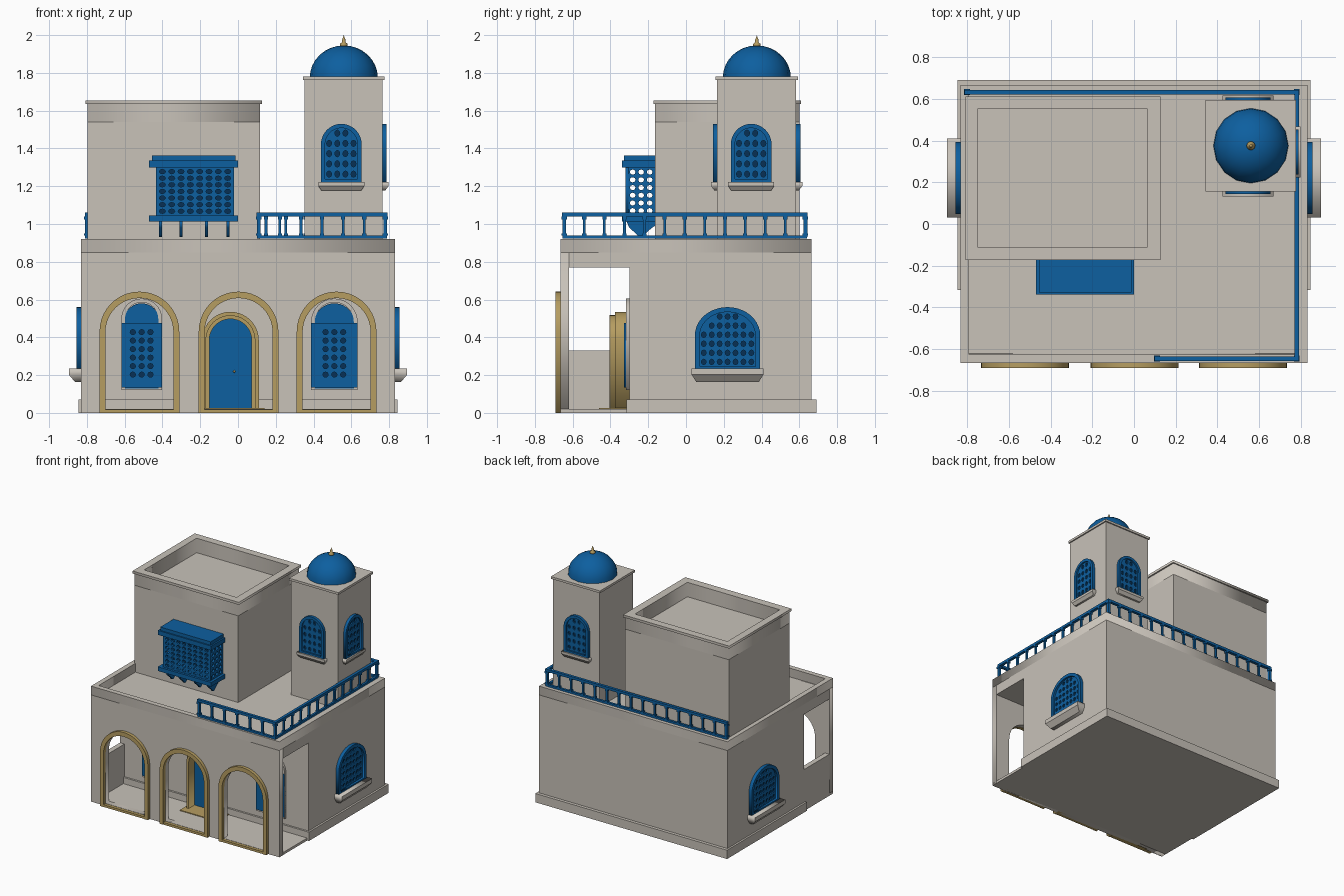
import bpy, bmesh, math
from mathutils import Matrix, Vector

if "Cube" in bpy.data.objects:
    bpy.data.objects.remove(bpy.data.objects["Cube"])


def material(name, rgb):
    m = bpy.data.materials.new(name)
    m.diffuse_color = (*rgb, 1)
    m.use_nodes = True
    m.node_tree.nodes["Principled BSDF"].inputs["Base Color"].default_value = m.diffuse_color
    return m


PLASTER = material("warm plaster", (0.58, 0.54, 0.485))
BLUE = material("deep blue", (0.004, 0.115, 0.35))
DARK = material("shadow blue", (0.002, 0.03, 0.09))
GOLD = material("sandy gold", (0.47, 0.34, 0.12))


def finish(name, mesh, mat):
    ob = bpy.data.objects.new(name, mesh)
    mesh.materials.clear()
    mesh.materials.append(mat)
    bpy.context.collection.objects.link(ob)
    return ob


def boxes(name, spans, mat):
    """Boxes given as (x0, x1, y0, y1, z0, z1), joined in one object."""
    bm = bmesh.new()
    for x0, x1, y0, y1, z0, z1 in spans:
        m = Matrix.Translation(((x0 + x1) / 2, (y0 + y1) / 2, (z0 + z1) / 2))
        m = m @ Matrix.Diagonal((x1 - x0, y1 - y0, z1 - z0, 1))
        bmesh.ops.create_cube(bm, size=1, matrix=m)
    me = bpy.data.meshes.new(name)
    bm.to_mesh(me)
    bm.free()
    return finish(name, me, mat)


def panel(name, outlines, depth, mat, frame):
    """Filled outline with holes, extruded from local z = 0 to depth."""
    cu = bpy.data.curves.new(name, 'CURVE')
    cu.dimensions, cu.fill_mode, cu.extrude = '2D', 'BOTH', depth / 2
    for pts in outlines:
        s = cu.splines.new('POLY')
        s.points.add(len(pts) - 1)
        for p, (u, v) in zip(s.points, pts):
            p.co = (u, v, 0, 1)
        s.use_cyclic_u = True
    tmp = bpy.data.objects.new(name + "_outline", cu)
    bpy.context.collection.objects.link(tmp)
    me = bpy.data.meshes.new_from_object(tmp.evaluated_get(bpy.context.evaluated_depsgraph_get()))
    bpy.data.objects.remove(tmp)
    me.transform(frame @ Matrix.Translation((0, 0, depth / 2)))
    bm = bmesh.new()
    bm.from_mesh(me)
    bmesh.ops.remove_doubles(bm, verts=bm.verts, dist=1e-5)
    bmesh.ops.recalc_face_normals(bm, faces=bm.faces)
    bm.to_mesh(me)
    bm.free()
    return finish(name, me, mat)


def facing(x, y, z=0, turn=0):
    """Wall frame: local x along the wall, y up, z outward; turn 0 = front."""
    return (Matrix.Translation((x, y, z)) @ Matrix.Rotation(math.radians(turn), 4, 'Z')
            @ Matrix.Rotation(math.pi / 2, 4, 'X'))


def rect(u0, u1, v0, v1):
    return [(u0, v0), (u1, v0), (u1, v1), (u0, v1)]


def arch(c, half, v0, top, rise=None, n=20):
    rise = rise or half
    return [(c - half, v0), (c + half, v0)] + [
        (c + half * math.cos(math.pi * i / n), top - rise + rise * math.sin(math.pi * i / n))
        for i in range(n + 1)]


def hole_grid(u0, u1, v0, v1, cols, rows, fill=0.62, inside=lambda u, v: True):
    du, dv = (u1 - u0) / cols, (v1 - v0) / rows
    out = []
    for i in range(cols):
        for j in range(rows):
            u, v = u0 + du * (i + .5), v0 + dv * (j + .5)
            if inside(abs(u) + du * .3, v + dv * .3):
                out.append([(u + du * fill / 2 * math.cos(k * math.pi / 4),
                             v + dv * fill / 2 * math.sin(k * math.pi / 4)) for k in range(8)])
    return out


def lathe(name, profile, centre, mat, n=16):
    bm = bmesh.new()
    vs = [bm.verts.new((r, 0, z)) for r, z in profile]
    es = [bm.edges.new(e) for e in zip(vs, vs[1:])]
    bmesh.ops.spin(bm, geom=vs + es, axis=(0, 0, 1), cent=(0, 0, 0), steps=n, angle=2 * math.pi)
    bmesh.ops.remove_doubles(bm, verts=bm.verts, dist=1e-5)
    bmesh.ops.recalc_face_normals(bm, faces=bm.faces)
    bmesh.ops.translate(bm, verts=bm.verts, vec=Vector(centre))
    me = bpy.data.meshes.new(name)
    bm.to_mesh(me)
    bm.free()
    me.shade_smooth()
    return finish(name, me, mat)


def window(name, frame, half, v0, top, rise, cols, rows, border=0.024, depth=0.022):
    """Arched window: dark plate, pierced grille and raised border."""
    h2, t2, r2 = half - border, top - border, rise - border
    spring = top - rise

    def inside(u, v):
        return v < spring or (u / h2) ** 2 + ((v - spring) / r2) ** 2 < 1

    panel(name + "_backing", [arch(0, half - .005, v0, top - .005, rise)], 0.004, DARK, frame)
    holes = hole_grid(-h2, h2, v0 + border, t2, cols, rows, 0.62, inside)
    panel(name + "_grille", [arch(0, half - .004, v0, top - .004, rise)] + holes, 0.012, BLUE, frame)
    panel(name + "_border", [arch(0, half, v0, top, rise), arch(0, h2, v0 + border, t2, r2)],
          depth, BLUE, frame)


def sill(name, frame, half, v0, v1, out):
    """Ledge with a sloped underside."""
    ob = panel(name, [rect(-half, half, v0, v1), ][:1], out, PLASTER, Matrix())
    mid = v0 + (v1 - v0) * .55
    bm = bmesh.new()
    bm.from_mesh(ob.data)
    bmesh.ops.bisect_plane(bm, geom=bm.verts[:] + bm.edges[:] + bm.faces[:],
                           plane_co=(0, mid, 0), plane_no=(0, 1, 0))
    for v in bm.verts:
        if v.co.y < mid - 1e-4:
            v.co.x *= 0.87
            v.co.z *= 0.5
    bmesh.ops.transform(bm, matrix=frame, verts=bm.verts)
    bm.to_mesh(ob.data)
    bm.free()


# Ground floor, porch and parapet
boxes("ground_floor", [(-.83, .83, -.30, .665, 0, .85)], PLASTER)
boxes("plinth", [(-.845, .845, -.315, .69, 0, .07)], PLASTER)
boxes("porch_floor", [(-.83, .83, -.665, -.30, 0, .02)], PLASTER)
boxes("porch_roof", [(-.83, .83, -.62, -.30, .77, .85)], PLASTER)
boxes("porch_low_wall", [(-.83, -.79, -.62, -.30, 0, .33)], PLASTER)
ARCHES = (-.522, .003, .522)
panel("front_wall", [rect(-.83, .83, 0, .85)] + [arch(c, .182, .02, .61) for c in ARCHES],
      .045, PLASTER, facing(0, -.62))
panel("parapet", [rect(-.83, .83, -.665, .665), rect(-.79, .77, -.625, .62)], .07, PLASTER,
      Matrix.Translation((0, 0, .85)))
for i, c in enumerate(ARCHES):
    outer, inner = arch(c, .211, 0, .642), arch(c, .180, 0, .608)
    # Open-footed gold trim around each porch arch
    panel(f"arch_trim_{i}", [outer[1:] + [outer[0], inner[0]] + inner[:1:-1] + [inner[1]]],
          .028, GOLD, facing(0, -.662))
    boxes(f"arch_threshold_{i}", [(c - .2, c + .2, -.688, -.64, 0, .018)], GOLD)

# Door with stepped gold surround and threshold
DC = -.04
panel("door", [arch(DC, .12, .02, .505)], .03, BLUE, facing(0, -.30))
panel("door_surround", [arch(DC, .15, .02, .535), arch(DC, .125, .019, .51)], .075, GOLD, facing(0, -.30))
panel("door_inner_trim", [arch(DC, .132, .02, .517), arch(DC, .112, .019, .497)], .105, GOLD, facing(0, -.30))
boxes("door_step", [(-.19, .14, -.46, -.30, .005, .026)], GOLD)
lathe("door_knob", [(0, -.008), (.008, 0), (0, .008)], (-.02, -.335, .22), GOLD, 8)

# Porch windows: arched head over a boxed grille
for tag, c, half in (("left", -.51, .108), ("right", .51, .123)):
    f = facing(c, -.30)
    panel(f"porch_window_{tag}_trim", [arch(0, half, .12, .605), arch(0, half - .02, .13, .585)],
          .018, PLASTER, f)
    panel(f"porch_window_{tag}_head", [arch(0, half - .015, .13, .58)], .014, BLUE, f)
    panel(f"porch_window_{tag}_backing", [rect(-.075, .075, .17, .46)], .018, DARK, f)
    panel(f"porch_window_{tag}_grille", [rect(-half, half, .135, .475)]
          + hole_grid(-.07, .07, .18, .45, 3, 6), .028, BLUE, f)

# Side windows
for tag, s, turn in (("right", 1, 90), ("left", -1, -90)):
    f = facing(.828 * s, .22, 0, turn)
    window(f"side_window_{tag}", f, .173, .22, .56, .15, 7, 6, .026, .028)
    sill(f"side_sill_{tag}", f, .19, .163, .235, .068)

# Upper room with sunken roof
boxes("upper_room", [(-.797, .116, -.163, .60, .85, 1.54)], PLASTER)
panel("upper_room_rim", [rect(-.797, .116, -.163, .60), rect(-.75, .065, -.11, .55)], .10, PLASTER,
      Matrix.Translation((0, 0, 1.54)))
panel("upper_room_cap", [rect(-.808, .128, -.173, .61), rect(-.75, .065, -.11, .55)], .02, PLASTER,
      Matrix.Translation((0, 0, 1.635)))

# Latticed bay hung on the upper room
F = facing(0, -.305)
panel("bay_front", [rect(-.435, -.02, 1.04, 1.305)]
      + hole_grid(-.425, -.03, 1.05, 1.295, 8, 7, .66), .015, BLUE, F)
for i, x in enumerate((-.435, -.035)):
    panel(f"bay_side_{i}", [rect(-.306, -.163, 1.04, 1.305)]
          + hole_grid(-.305, -.17, 1.05, 1.295, 3, 6, .68), .015, BLUE, facing(x, 0, 0, 90))
boxes("bay_backing", [(-.425, -.03, -.168, -.162, 1.04, 1.305)], DARK)
boxes("bay_ledges", [(-.47, 0, -.338, -.163, 1.30, 1.335), (-.455, -.012, -.328, -.163, 1.335, 1.362),
                     (-.47, 0, -.338, -.163, 1.012, 1.045)], BLUE)
for i, x in enumerate((-.418, -.31, -.175, -.06)):
    panel(f"bay_bracket_{i}", [[(-.163, 1.015), (-.315, 1.015), (-.30, .98), (-.26, .945), (-.25, .93),
                                (-.235, .93), (-.22, .945), (-.18, .98), (-.163, .99)]],
          .016, BLUE, facing(x, 0, 0, 90))

# Tower, cap, dome and finial
boxes("tower", [(.353, .765, .165, .583, .85, 1.77)], PLASTER)
boxes("tower_cap", [(.343, .775, .155, .593, 1.762, 1.78)], PLASTER)
dome = [(.18 * math.cos(a), 1.775 + .17 * math.sin(a)) for a in (math.pi / 2 * i / 8 for i in range(9))]
lathe("dome", [(0, 1.775)] + dome, (.56, .375, 0), BLUE).data.set_sharp_from_angle(angle=.9)
lathe("finial", [(0, 1.935), (.02, 1.94), (.021, 1.953), (.01, 1.962), (.009, 1.975), (0, 2.0)],
      (.56, .375, 0), GOLD, 10)
for tag, x, y, turn in (("front", .547, .167, 0), ("right", .763, .345, 90), ("back", .547, .581, 180)):
    f = facing(x, y, 0, turn)
    window(f"tower_window_{tag}", f, .108, 1.215, 1.53, .11, 4, 5, .022, .024)
    sill(f"tower_sill_{tag}", f, .122, 1.178, 1.222, .035)


def railing(name, a, b):
    """Rails with evenly spaced collared balusters between two points."""
    a, b = Vector(a), Vector(b)
    lo, hi = (min(a.x, b.x), min(a.y, b.y)), (max(a.x, b.x), max(a.y, b.y))
    spans = [(lo[0] - w, hi[0] + w, lo[1] - w, hi[1] + w, z0, z1)
             for w, z0, z1 in ((.011, 1.04, 1.06), (.009, .922, .938))]
    n = round((b - a).length / .108)
    for i in range(n + 1):
        p = a.lerp(b, i / n)
        for w, z0, z1 in ((.007, .93, 1.05), (.011, .938, .95), (.011, 1.025, 1.04)):
            w = w + .003 if i in (0, n) else w
            spans.append((p.x - w, p.x + w, p.y - w, p.y + w, z0, z1))
    boxes(name, spans, BLUE)


# Roof terrace railings
railing("railing_front", (.11, -.645), (.78, -.645))
railing("railing_right", (.78, -.645), (.78, .632))
railing("railing_back", (-.80, .632), (.78, .632))
